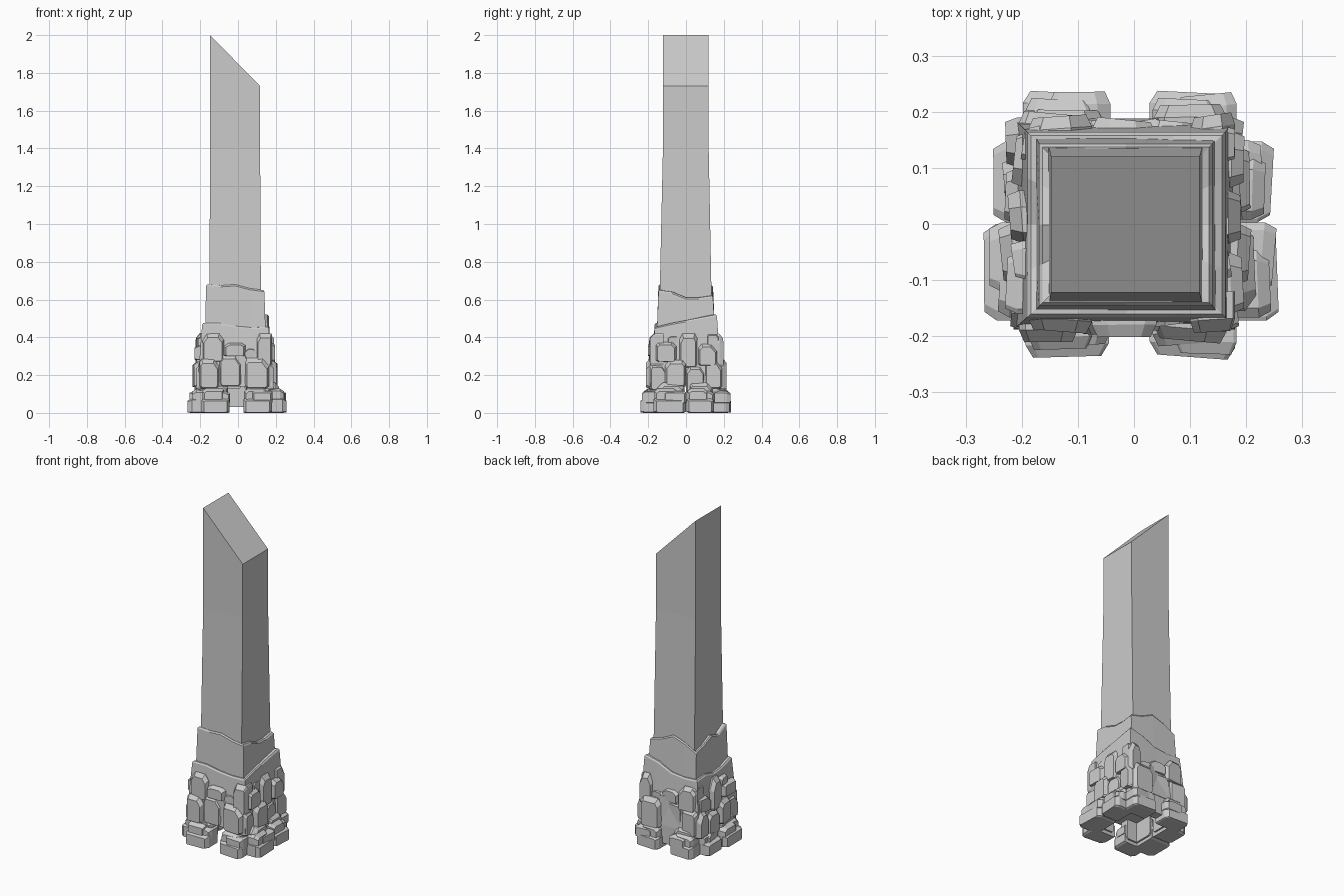
import bpy, bmesh, random
from mathutils import Vector

if "Cube" in bpy.data.objects:
    bpy.data.objects.remove(bpy.data.objects["Cube"])

random.seed(7)


def finish(bm, name):
    bmesh.ops.recalc_face_normals(bm, faces=bm.faces)
    me = bpy.data.meshes.new(name)
    bm.to_mesh(me)
    bm.free()
    ob = bpy.data.objects.new(name, me)
    bpy.context.collection.objects.link(ob)
    return ob


def loft(bm, rings, cap_start=True, cap_end=True):
    loops = [[bm.verts.new(p) for p in r] for r in rings]
    n = len(loops[0])
    for a, b in zip(loops, loops[1:]):
        for i in range(n):
            bm.faces.new((a[i], a[(i + 1) % n], b[(i + 1) % n], b[i]))
    if cap_start:
        bm.faces.new(loops[0])
    if cap_end:
        bm.faces.new(loops[-1])


def rect(x0, x1, y0, y1, z, z_right=None):
    zr = z if z_right is None else z_right
    return [(x0, y0, z), (x1, y0, zr), (x1, y1, zr), (x0, y1, z)]


# Square shaft, slightly flared, with a slanted top
bm = bmesh.new()
loft(bm, [rect(-.157, .127, -.148, .142, .3),
          rect(-.151, .121, -.138, .134, .68),
          rect(-.148, .117, -.122, .12, 1.4),
          rect(-.148, .117, -.122, .12, 2.0, 1.73)])
finish(bm, "shaft")


def collar(name, bottom, top, z0, heights, cap):
    """Four-sided sleeve with a broken, uneven upper rim; four heights per side."""
    def around(b, zs, inset=0):
        x0, x1, y0, y1 = b[0] + inset, b[1] - inset, b[2] + inset, b[3] - inset
        c = [Vector((x0, y0, 0)), Vector((x1, y0, 0)), Vector((x1, y1, 0)), Vector((x0, y1, 0))]
        pts = []
        for s in range(4):
            for k in range(4):
                p = c[s].lerp(c[(s + 1) % 4], k / 4)
                p.z = zs[s * 4 + k]
                pts.append(p)
        return pts
    bm = bmesh.new()
    loft(bm, [around(bottom, [z0] * 16), around(top, [h - .008 for h in heights]),
              around(top, heights, .006), around(top, heights, .05)], cap, False)
    finish(bm, name)


# Upper and lower sleeves: heights run front, right, back, left
collar("upper_sleeve", (-.175, .147, -.155, .155), (-.169, .14, -.146, .143), .4,
       [.68, .675, .68, .66, .65, .64, .612, .61,
        .62, .64, .675, .65, .61, .63, .66, .64], False)
collar("lower_sleeve", (-.215, .18, -.188, .188), (-.19, .163, -.166, .164), .14,
       [.475, .475, .46, .452, .455, .475, .49, .505,
        .52, .50, .46, .45, .455, .46, .44, .45], True)


def stone(bm, place, u0, u1, z0, z1, d, d_in, cut=.3):
    """Chipped block: convex hull of three clipped, shifted outlines."""
    w, h = u1 - u0, z1 - z0
    tilt = random.uniform(-.012, .012)
    cuts = [random.uniform(.05, cut) for _ in range(4)]
    pts = []
    for depth, ins in ((d_in, .0), (d - .022, .0), (d, .09)):
        a0, a1 = u0 + w * ins, u1 - w * ins
        b0, b1 = z0 + h * ins * .3, z1 - h * ins * 1.6
        cu, cv = (a1 - a0) * .8, (b1 - b0) * .8
        lo = min(cuts[0], .1), min(cuts[1], .1)
        outline = [(a0 + cu * lo[0], b0), (a1 - cu * lo[1], b0), (a1, b0 + cv * lo[1]),
                   (a1, b1 - cv * cuts[2]), (a1 - cu * cuts[2], b1),
                   (a0 + cu * cuts[3], b1), (a0, b1 - cv * cuts[3]), (a0, b0 + cv * lo[0])]
        for u, z in outline:
            dd = depth + (tilt * (u - u0) / w - abs(tilt) if depth > d_in else 0)
            pts.append(bm.verts.new(place(u, dd, z)))
    res = bmesh.ops.convex_hull(bm, input=pts)
    junk = {g for k in ("geom_interior", "geom_unused") for g in res[k]
            if isinstance(g, bmesh.types.BMVert) and g.is_valid and not g.link_faces}
    bmesh.ops.delete(bm, geom=list(junk), context='VERTS')


# Stones per face as (u0, u1, z0, z1, reach)
upper_y = [(-.205, -.10, .13, .285, .212), (-.10, .02, .14, .31, .198),
           (.035, .165, .13, .29, .214), (-.02, .05, .20, .335, .19),
           (-.19, -.075, .27, .42, .196), (-.075, .04, .30, .37, .203),
           (.03, .11, .28, .345, .195), (.10, .18, .25, .42, .2)]
upper_x = [(-.19, -.10, .12, .26, .212), (-.11, .0, .14, .28, .225),
           (.0, .10, .11, .25, .218), (.10, .19, .13, .28, .212),
           (-.16, -.05, .27, .375, .218), (-.035, .06, .24, .42, .208),
           (.065, .165, .25, .365, .212), (.11, .175, .34, .42, .195),
           (-.10, -.03, .36, .41, .203)]
faces = {
    "front": (lambda u, d, z: (u, -d, z), upper_y, ((-.193, -.045, .243), (.028, .18, .243)), 0),
    "back": (lambda u, d, z: (u, d, z), upper_y, ((-.198, -.045, .246), (.028, .18, .246)), 0),
    "right": (lambda u, d, z: (d, u, z), upper_x, ((-.172, .0, .265), (.003, .147, .25)), -.015),
    "left": (lambda u, d, z: (-d, u, z), upper_x, ((-.172, .0, .268), (.003, .147, .251)), .018),
}
for side, (place, uppers, feet, shift) in faces.items():
    # Big footing stones made of a low outer slab, a middle slab and an inner block
    bm = bmesh.new()
    for u0, u1, d in feet:
        w = u1 - u0
        stone(bm, place, u0, u1, 0, .075, d, .13, .15)
        stone(bm, place, u0 + .005, u0 + w * .8, .03, .128, d - .015, .13)
        stone(bm, place, u0 + w * .3, u1 + .003, .05, .115, d - .01, .13)
        stone(bm, place, u0 + w * .1, u1 - w * .05, .02, .16, d - .04, .12)
    finish(bm, side + "_footing_stones")
    # Smaller stacked stones above
    bm = bmesh.new()
    for u0, u1, z0, z1, d in uppers:
        if side in ("back", "left"):
            z0, z1 = z0 + random.uniform(-.015, .01), z1 + random.uniform(-.02, .005)
        stone(bm, place, u0, u1, z0, z1, d + shift, .12, .42)
    finish(bm, side + "_wall_stones")

# Panel closing the rear gap in the hollow base
bm = bmesh.new()
loft(bm, [rect(-.07, .05, .13, .185, .03), rect(-.07, .05, .13, .185, .16)])
finish(bm, "rear_panel")
